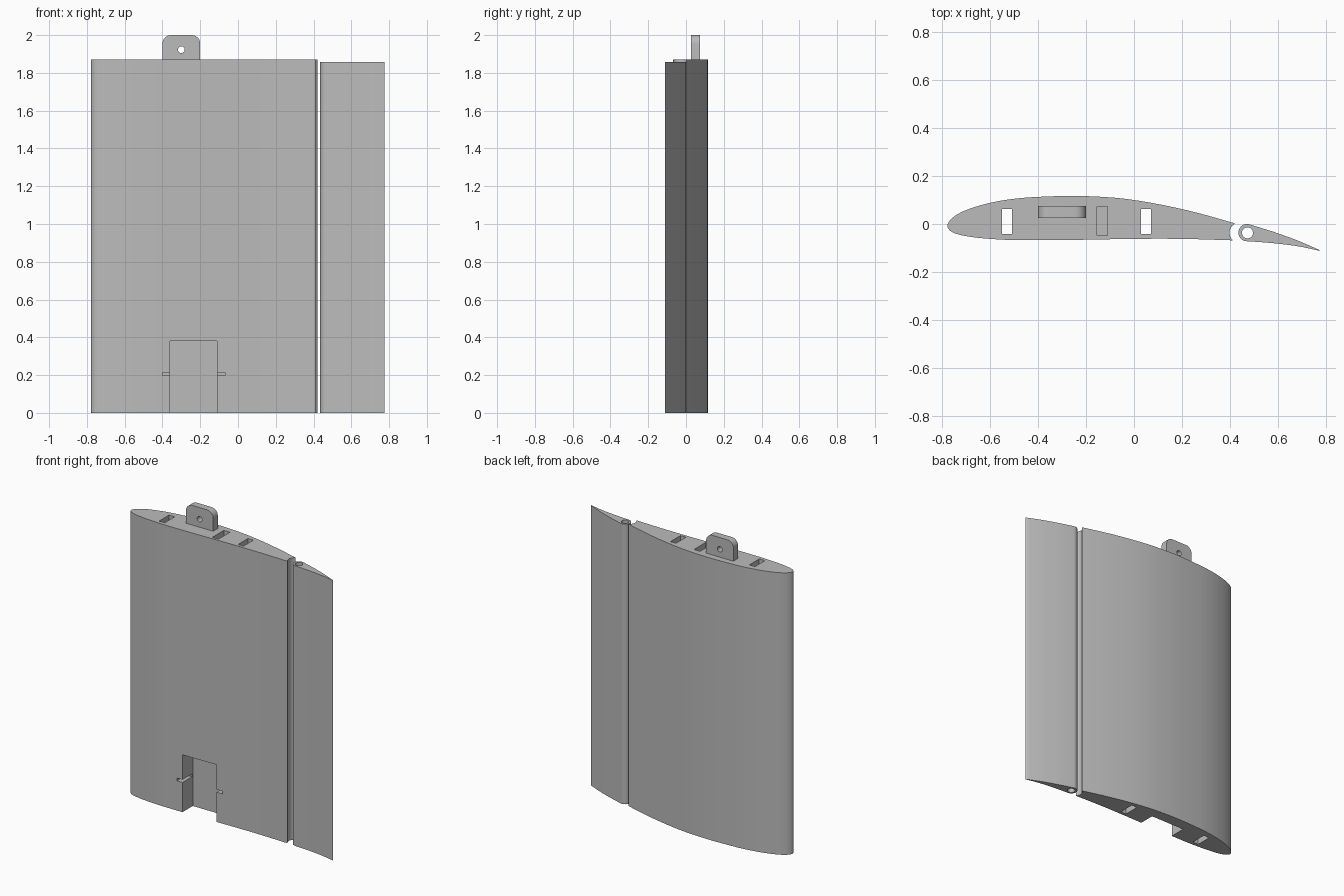
import bpy, bmesh, math
from mathutils import Vector, geometry

cube = bpy.data.objects.get("Cube")
if cube:
    bpy.data.objects.remove(cube, do_unlink=True)

grey = bpy.data.materials.new("plain grey")
grey.use_nodes = True
grey.diffuse_color = (0.5, 0.5, 0.5, 1)
grey.node_tree.nodes["Principled BSDF"].inputs["Base Color"].default_value = (0.5, 0.5, 0.5, 1)


def prism(name, outline, base, direction):
    """Extrude a closed outline; base maps a 2D point into space."""
    bm = bmesh.new()
    face = bm.faces.new([bm.verts.new(base(*p)) for p in outline])
    ext = bmesh.ops.extrude_face_region(bm, geom=[face])
    moved = [g for g in ext["geom"] if isinstance(g, bmesh.types.BMVert)]
    bmesh.ops.translate(bm, verts=moved, vec=direction)
    bmesh.ops.recalc_face_normals(bm, faces=bm.faces)
    mesh = bpy.data.meshes.new(name)
    bm.to_mesh(mesh)
    bm.free()
    mesh.materials.append(grey)
    obj = bpy.data.objects.new(name, mesh)
    bpy.context.collection.objects.link(obj)
    return obj


def upright(name, outline, z0, z1):
    return prism(name, outline, lambda x, y: (x, y, z0), (0, 0, z1 - z0))


def box(x0, x1, y0, y1, z0, z1):
    return upright("cutter", [(x0, y0), (x1, y0), (x1, y1), (x0, y1)], z0, z1)


def arc(cx, cy, r, start, end, steps):
    angles = [math.radians(start + (end - start) * i / steps) for i in range(steps + 1)]
    return [(cx + r * math.cos(a), cy + r * math.sin(a)) for a in angles]


def smooth_line(points, steps=5):
    """Smooth curve through the given points."""
    p = [Vector(q) for q in points]
    p = [2 * p[0] - p[1]] + p + [2 * p[-1] - p[-2]]
    out = []
    for a, b, c, d in zip(p, p[1:], p[2:], p[3:]):
        h = (c - b).length
        t0 = (c - a) * h / ((b - a).length + h)
        t1 = (d - b) * h / ((d - c).length + h)
        out += [tuple(v) for v in geometry.interpolate_bezier(
            b.to_3d(), (b + t0 / 3).to_3d(), (c - t1 / 3).to_3d(), c.to_3d(), steps + 1)[:-1]]
    return [(v[0], v[1]) for v in out] + [tuple(points[-1])]


def cut(obj, cutters):
    for cutter in cutters:
        mod = obj.modifiers.new("cut", "BOOLEAN")
        mod.operation = "DIFFERENCE"
        mod.solver = "EXACT"
        mod.object = cutter
        bpy.context.view_layer.objects.active = obj
        bpy.ops.object.modifier_apply(modifier=mod.name)
        bpy.data.objects.remove(cutter, do_unlink=True)


def shade(obj):
    bpy.ops.object.select_all(action="DESELECT")
    obj.select_set(True)
    bpy.context.view_layer.objects.active = obj
    bpy.ops.object.shade_smooth_by_angle(angle=math.radians(25))


# Main wing panel: aerofoil outline with a concave rear edge
section = smooth_line([
    (0.42, 0.003), (0.3, 0.037), (0.2, 0.062), (0.1, 0.083), (0, 0.1), (-0.1, 0.111),
    (-0.25, 0.117), (-0.4, 0.113), (-0.5, 0.105), (-0.6, 0.088), (-0.7, 0.058),
    (-0.755, 0.027), (-0.778, -0.006), (-0.765, -0.029), (-0.73, -0.044),
    (-0.67, -0.055), (-0.6, -0.062), (-0.5, -0.067), (-0.3, -0.067),
    (0, -0.062), (0.2, -0.062), (0.41, -0.068)])
section += arc(0.44, -0.036, 0.042, 226, 128, 10)
wing = upright("wing_panel", section, 0, 1.87)

# Spar slots, blind joiner slot, front pocket and its cross notch
cut(wing, [
    box(-0.55, -0.508, -0.042, 0.062, -0.1, 2.1),
    box(0.03, 0.07, -0.042, 0.062, -0.1, 2.1),
    box(-0.155, -0.11, -0.047, 0.073, 1.62, 2.1),
    box(-0.36, -0.112, -0.2, 0.04, -0.1, 0.38),
    box(-0.4, -0.07, -0.2, 0.03, 0.197, 0.215),
])
shade(wing)

# Hinged flap with a round nose and a rod hole
flap_section = arc(0.471, -0.036, 0.036, 75, 270, 16)
flap_section += smooth_line([(0.52, -0.075), (0.6, -0.082), (0.69, -0.094), (0.775, -0.112)])
flap_section += smooth_line([(0.77, -0.107), (0.68, -0.068), (0.58, -0.032)])
flap = upright("flap", flap_section, 0, 1.857)
cut(flap, [upright("cutter", arc(0.473, -0.037, 0.023, 0, 345, 23), -0.1, 2)])
shade(flap)

# Mounting lug with rounded top corners and a bolt hole
lug_outline = [(-0.4, 1.86), (-0.2, 1.86)]
lug_outline += arc(-0.245, 1.955, 0.045, 0, 90, 8) + arc(-0.355, 1.955, 0.045, 90, 180, 8)
lug = prism("mounting_lug", lug_outline, lambda x, z: (x, 0.026, z), (0, 0.048, 0))
cut(lug, [prism("cutter", arc(-0.3, 1.923, 0.018, 0, 345, 23),
                lambda x, z: (x, -0.1, z), (0, 0.4, 0))])
shade(lug)
